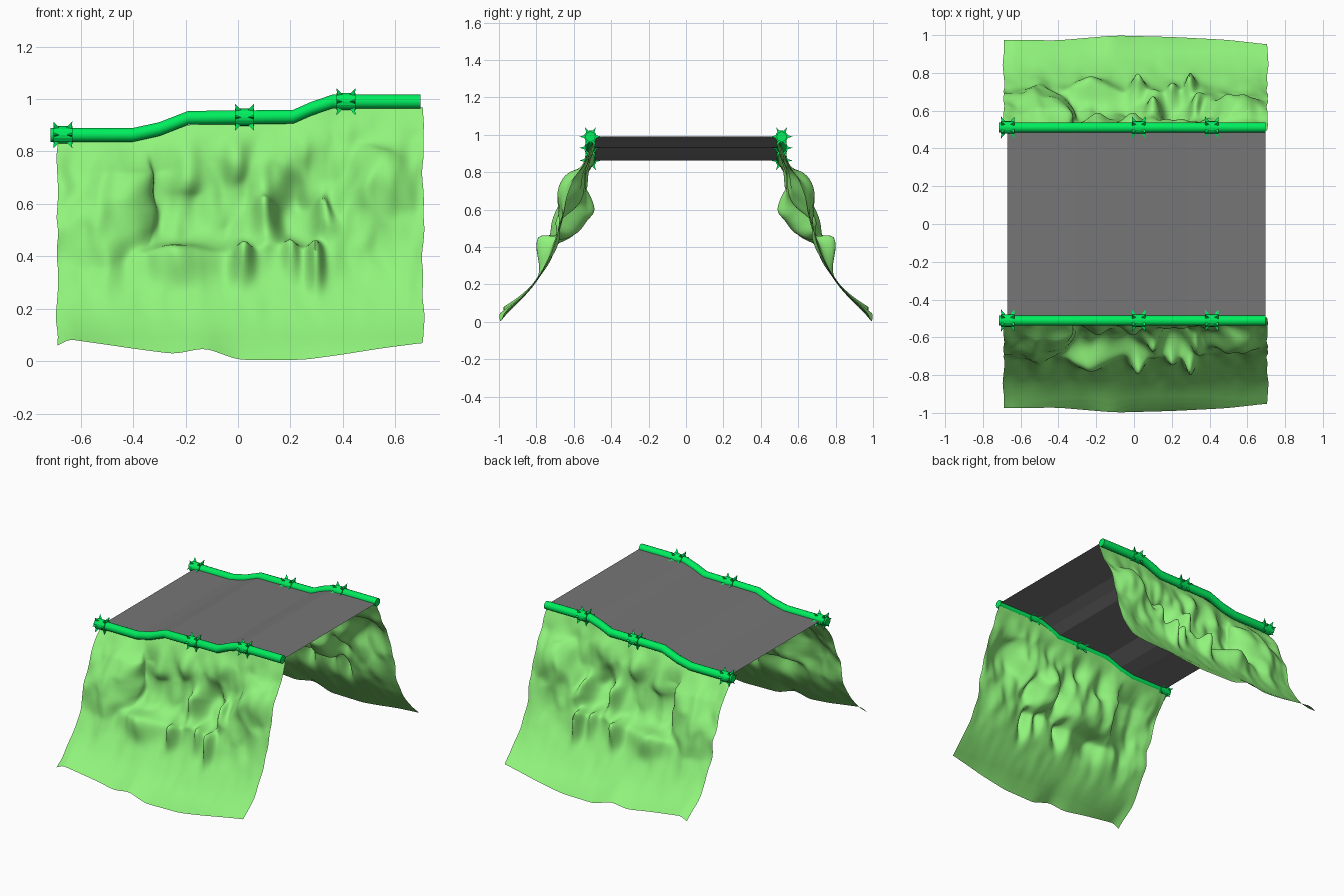
import bpy, bmesh, math
from mathutils import Vector, noise

if "Cube" in bpy.data.objects:
    bpy.data.objects.remove(bpy.data.objects["Cube"])

def material(name, rgb):
    m = bpy.data.materials.new(name)
    m.diffuse_color = (*rgb, 1)
    m.use_nodes = True
    m.node_tree.nodes["Principled BSDF"].inputs["Base Color"].default_value = m.diffuse_color
    return m

CLIFF = material("cliff_green", (0.28, 0.9, 0.2))
RAIL = material("rail_green", (0.0, 0.85, 0.11))
ROAD = material("road_grey", (0.18, 0.18, 0.18))

# Height line shared by road, rails and cliff tops (x, z)
LINE = [(-0.715, 0.863), (-0.4, 0.863), (-0.3, 0.885), (-0.19, 0.928), (0.21, 0.932),
        (0.28, 0.963), (0.36, 0.99), (0.697, 0.99)]
# Cliff cross-section (z, y) and foot outline (x, z) / (x, y)
SECTION = [(0, 1.0), (0.1, 0.885), (0.2, 0.805), (0.3, 0.745), (0.4, 0.69), (0.5, 0.635),
           (0.6, 0.60), (0.7, 0.58), (0.8, 0.56), (0.9, 0.525), (1.0, 0.495)]
FOOT_Z = [(-0.7, 0.045), (-0.66, 0.085), (-0.45, 0.055), (-0.24, 0.027), (-0.13, 0.05),
          (0, 0.005), (0.25, 0.005), (0.4, 0.025), (0.58, 0.053), (0.71, 0.07)]
FOOT_Y = [(-0.7, 0.975), (-0.4, 0.972), (-0.1, 0.998), (0.2, 0.99), (0.5, 0.975), (0.71, 0.95)]
# Rock features: x, z, width, height, push outward, lift
BUMPS = [(-0.22, 0.36, 0.11, 0.06, 0.05, 0.03), (0.02, 0.36, 0.035, 0.06, 0.08, 0.06),
         (0.30, 0.36, 0.03, 0.07, 0.085, 0.06), (0.20, 0.38, 0.03, 0.05, 0.04, 0.04),
         (0.11, 0.54, 0.045, 0.09, 0.11, 0.07), (0.32, 0.55, 0.03, 0.08, 0.05, 0.06),
         (0.56, 0.70, 0.11, 0.11, 0.05, 0.05), (-0.5, 0.60, 0.08, 0.2, 0.04, 0.0),
         (0.2, 0.60, 0.05, 0.12, -0.04, 0.0), (0.0, 0.76, 0.05, 0.12, 0.045, 0.0),
         (-0.2, 0.7, 0.05, 0.14, 0.04, 0.0)]

def interp(pts, t):
    for (a, p), (b, q) in zip(pts, pts[1:]):
        if t <= b:
            return p + (q - p) * max(0, (t - a) / (b - a))
    return pts[-1][1]

def smooth_interp(pts, t, r=0.05):
    return sum(interp(pts, t + k * r / 3) for k in range(-3, 4)) / 7

def step(t, w):
    return 0.5 + 0.5 * math.tanh(t / w)

def add_object(name, bm, mat, smooth=None):
    bmesh.ops.recalc_face_normals(bm, faces=bm.faces)
    me = bpy.data.meshes.new(name)
    bm.to_mesh(me)
    bm.free()
    me.materials.append(mat)
    ob = bpy.data.objects.new(name, me)
    bpy.context.collection.objects.link(ob)
    if smooth:
        bpy.ops.object.select_all(action='DESELECT')
        ob.select_set(True)
        bpy.context.view_layer.objects.active = ob
        bpy.ops.object.shade_smooth_by_angle(angle=math.radians(smooth))
    return ob

def grid(bm, rows):
    vs = [[bm.verts.new(p) for p in row] for row in rows]
    for r, s in zip(vs, vs[1:]):
        for i in range(len(r) - 1):
            bm.faces.new((r[i], r[i + 1], s[i + 1], s[i]))

def cliff_point(u, v, side):
    x = -0.69 + 1.395 * u
    top = smooth_interp(LINE, x) - 0.022
    foot = smooth_interp(FOOT_Z, x, 0.03)
    z = top + (foot - top) * v
    y = smooth_interp(SECTION, z, 0.08)
    y += (smooth_interp(FOOT_Y, x) - smooth_interp(SECTION, foot, 0.08)) * v ** 8
    y += (0.495 - smooth_interp(SECTION, top, 0.08)) * (1 - v) ** 6
    fade = min(1, v * 6) * min(1, (1 - v) * 4)
    # Hollow in the middle of the cliff, with raised shoulders around it
    wob = 0.03 * noise.noise(Vector((x * 6, z * 6, 40)))
    left, floor = x + 0.39 + wob, z - 0.42 + wob
    right = 0.31 + 0.65 * max(0, z - 0.5) - x + wob
    hollow = step(left, 0.035) * step(floor, 0.03) * step(right, 0.04)
    shoulder = math.exp(-((z - 0.58) / 0.2) ** 2) * (1 - hollow) * step(z - 0.4, 0.06)
    dy = 0.055 * shoulder - 0.06 * hollow * math.exp(-((z - 0.55) / 0.2) ** 2)
    dz = 0.03 * math.exp(-((z - 0.38) / 0.05) ** 2) * step(left, 0.05) * step(right, 0.05)
    dx = 0.05 * math.exp(-(left / 0.05) ** 2) * step(floor, 0.05)
    for bx, bz, w, h, push, lift in BUMPS:
        g = math.exp(-((x - bx) / w) ** 2 - ((z - bz) / h) ** 2)
        dy += push * g
        dz += lift * g
    rough = 0.25 + 0.75 * min(1, max(0, (z - 0.25) / 0.25))
    dy += rough * (0.035 * noise.noise(Vector((x * 7, z * 3.5, 3)))
                   + 0.022 * noise.noise(Vector((x * 15, z * 8, 8))))
    dz += rough * 0.025 * noise.noise(Vector((x * 9, z * 9, 15)))
    x += 0.012 * noise.noise(Vector((x * 4, z * 9, 21))) + dx * fade
    return (x, side * (y + dy * fade), z + dz * fade)

def cliff(name, side):
    bm = bmesh.new()
    nx, nz = 130, 100
    grid(bm, [[cliff_point(i / nx, j / nz, side) for i in range(nx + 1)] for j in range(nz + 1)])
    add_object(name, bm, CLIFF, 80)

def rail(name, y):
    # Round tube swept along the height line
    bm = bmesh.new()
    n, r = 14, 0.027
    rings = [[bm.verts.new((x, y + r * math.cos(2 * math.pi * k / n),
                            z + r * math.sin(2 * math.pi * k / n))) for k in range(n)]
             for x, z in LINE]
    for a, b in zip(rings, rings[1:]):
        for k in range(n):
            bm.faces.new((a[k], a[(k + 1) % n], b[(k + 1) % n], b[k]))
    bm.faces.new(rings[0])
    bm.faces.new(rings[-1])
    add_object(name, bm, RAIL, 40)

def spiked_collar(name, cx, cy):
    # Sleeve with a ring of outward-leaning spikes at each end
    bm = bmesh.new()
    cz = interp(LINE, cx)
    n, r, hw = 16, 0.033, 0.036
    def around(x, rad, a):
        return (cx + x, cy + rad * math.cos(a), cz + rad * math.sin(a))
    rings = [[bm.verts.new(around(x, r, 2 * math.pi * k / n)) for k in range(n)] for x in (-hw, hw)]
    for k in range(n):
        bm.faces.new((rings[0][k], rings[0][(k + 1) % n], rings[1][(k + 1) % n], rings[1][k]))
    for ring in rings:
        bm.faces.new(ring)
    for s in (-1, 1):
        for k in range(6):
            a = 2 * math.pi * k / 6
            tip = bm.verts.new(around(s * 0.036, 0.059, a))
            base = [bm.verts.new(around(s * x, 0.031, a + d))
                    for x, d in ((0.034, -0.26), (0.034, 0.26), (0.012, 0.0))]
            bm.faces.new(base)
            for i in range(3):
                bm.faces.new((base[i], base[(i + 1) % 3], tip))
    add_object(name, bm, RAIL)

# Road deck: thin sheet following the height line
deck = bmesh.new()
deck_line = [(max(x, -0.67), z) for x, z in LINE]
grid(deck, [[(x, y, z) for x, z in deck_line] for y in (-0.495, 0.495)])
add_object("road_deck", deck, ROAD)

# Mirrored cliffs, rails and collars
for label, side in (("front", -1), ("back", 1)):
    cliff(label + "_cliff", side)
    rail(label + "_rail", side * 0.511)
    for i, cx in enumerate((-0.668, 0.025, 0.412)):
        spiked_collar(f"{label}_spiked_collar_{i + 1}", cx, side * 0.511)
